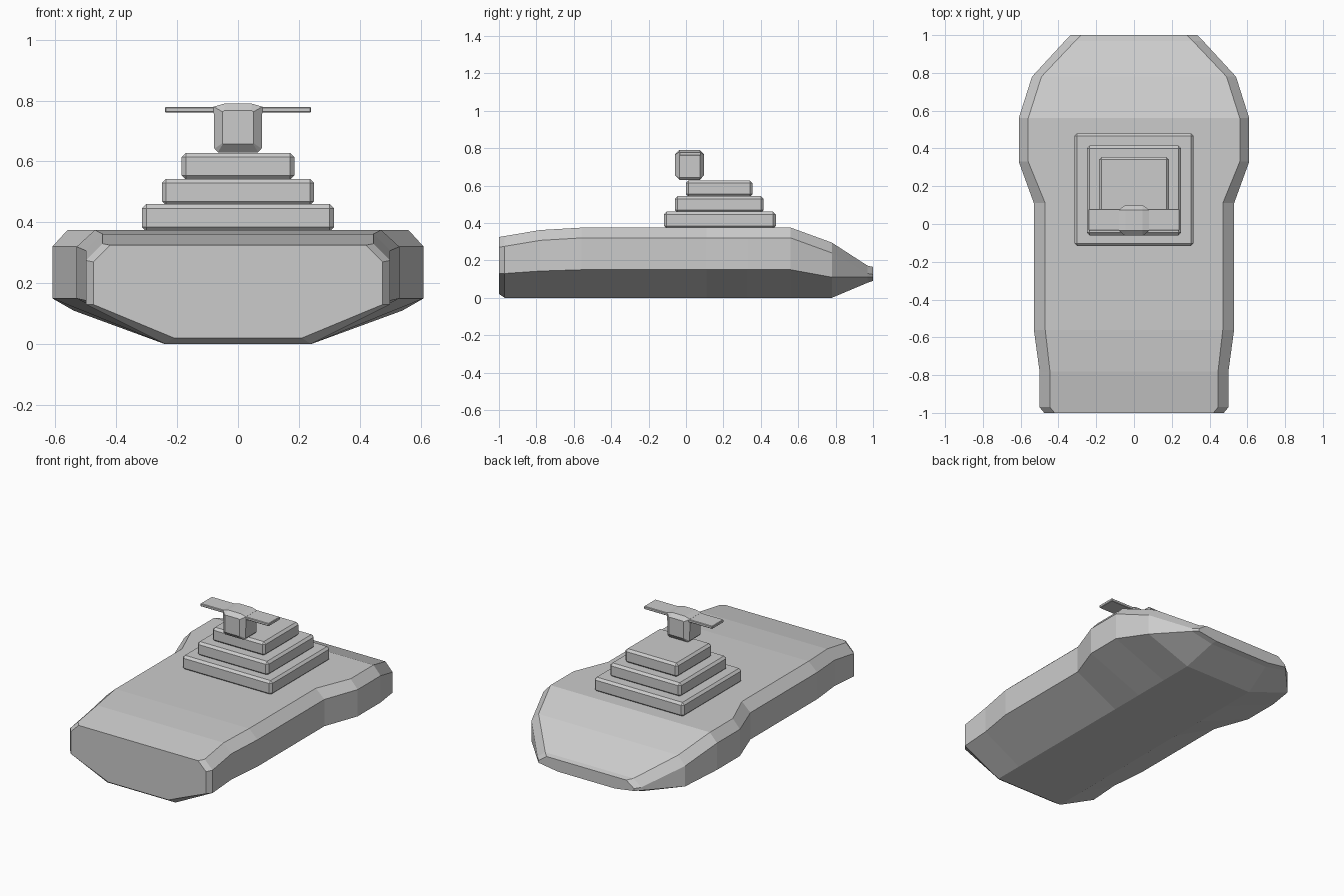
import bpy, bmesh

if "Cube" in bpy.data.objects:
    bpy.data.objects.remove(bpy.data.objects["Cube"])


def loft(name, stations):
    """Skin mirrored half-sections: each station is (y, [(x, z), ...]) from bottom to top."""
    bm = bmesh.new()
    rings = []
    for y, half in stations:
        pts = half + [(-x, z) for x, z in reversed(half)]
        rings.append([bm.verts.new((x, y, z)) for x, z in pts])
    n = len(rings[0])
    for a, b in zip(rings, rings[1:]):
        for i in range(n):
            j = (i + 1) % n
            bm.faces.new((a[i], a[j], b[j], b[i]))
    bm.faces.new(rings[0])
    bm.faces.new(rings[-1])
    bmesh.ops.recalc_face_normals(bm, faces=bm.faces)
    mesh = bpy.data.meshes.new(name)
    bm.to_mesh(mesh)
    bm.free()
    obj = bpy.data.objects.new(name, mesh)
    bpy.context.collection.objects.link(obj)
    return obj


def box(name, lo, hi, bevel):
    bpy.ops.mesh.primitive_cube_add(
        size=1, location=[(a + b) / 2 for a, b in zip(lo, hi)])
    obj = bpy.context.object
    obj.name = name
    obj.scale = [b - a for a, b in zip(lo, hi)]
    bpy.ops.object.transform_apply(location=False, rotation=False, scale=True)
    mod = obj.modifiers.new("chamfer", 'BEVEL')
    mod.width = bevel
    mod.segments = 1
    return obj


# Hull: y, bottom half width, side half width, deck half width, then z of
# bottom, lower side edge, shoulder, deck
hull = [
    (-1.00, .21, .475, .42, .02, .13, .27, .325),
    (-0.97, .24, .50, .445, 0, .13, .275, .33),
    (-0.78, .24, .50, .445, 0, .143, .307, .362),
    (-0.56, .24, .53, .47, 0, .15, .32, .375),
    (0.11, .24, .53, .47, 0, .15, .32, .375),
    (0.33, .24, .61, .56, 0, .15, .32, .375),
    (0.56, .24, .61, .56, 0, .15, .32, .375),
    (0.78, .24, .54, .49, 0, .11, .24, .295),
    (0.97, .21, .365, .31, .08, .11, .13, .172),
    (1.00, .20, .335, .28, .09, .11, .125, .165),
]
loft("hull", [(y, [(b, zb), (s, zl), (s, zs), (d, zd)])
              for y, b, s, d, zb, zl, zs, zd in hull])

# Stepped superstructure
for name, hx, y0, y1, z0, z1 in (
        ("lower_deck_house", .315, -.117, .48, .37, .46),
        ("middle_deck_house", .25, -.06, .415, .455, .543),
        ("upper_deck_house", .185, .0, .355, .54, .628)):
    box(name, (-hx, y0, z0), (hx, y1, z1), .014)

# Bridge cabin with tapered ends and crowned roof
body = [(.066, .63), (.078, .642), (.08, .78), (.045, .79)]
end = [(.05, .657), (.051, .66), (.051, .763), (.045, .767)]
loft("bridge_cabin", [(-.06, end), (-.035, body), (.075, body), (.097, end)])

# Flat wings across the bridge roof
box("bridge_wings", (-.24, -.035, .761), (.24, .08, .779), .003)
